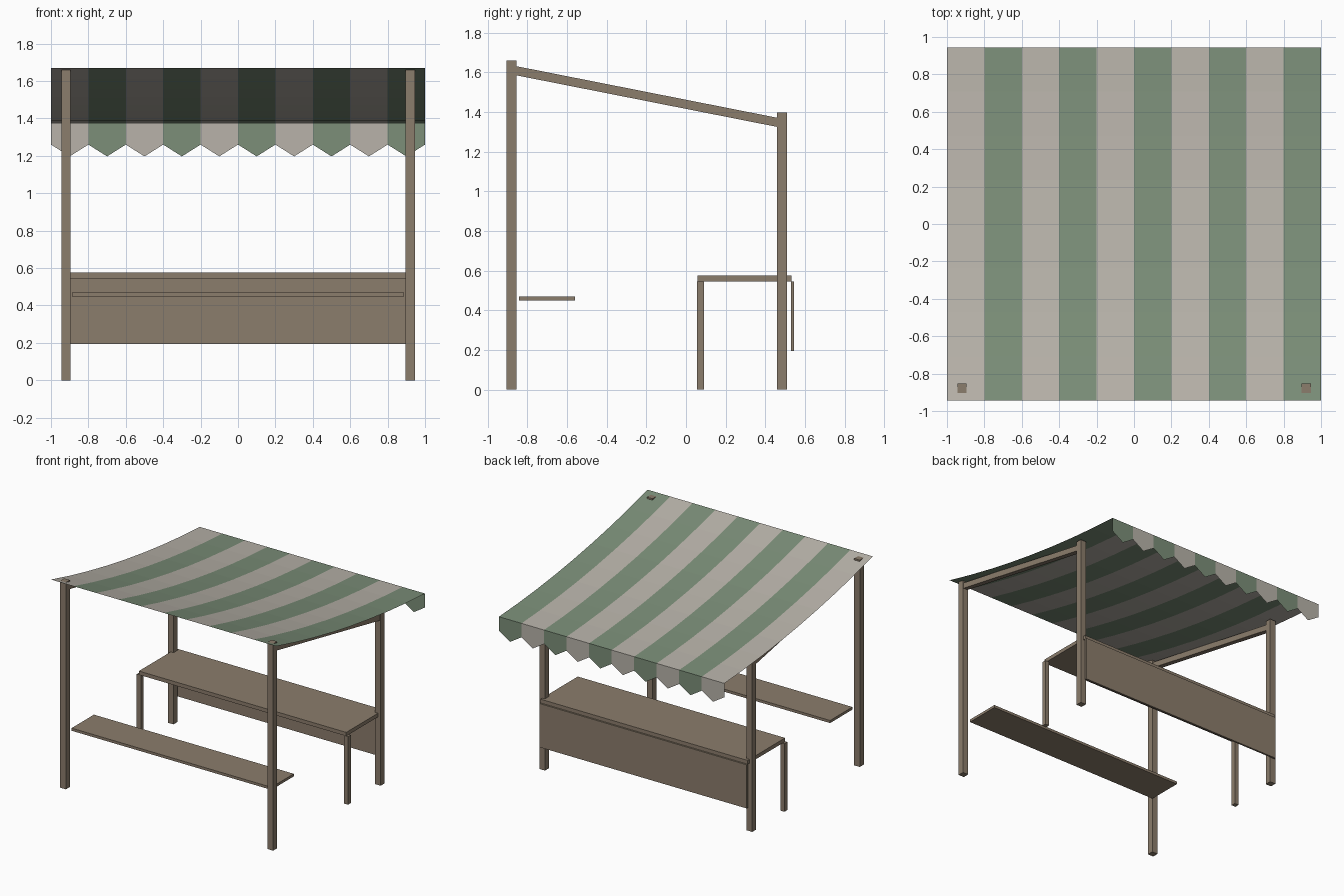
import bpy, bmesh

if "Cube" in bpy.data.objects:
    bpy.data.objects.remove(bpy.data.objects["Cube"])


def material(name, rgb):
    m = bpy.data.materials.new(name)
    m.diffuse_color = (*rgb, 1)
    m.use_nodes = True
    m.node_tree.nodes["Principled BSDF"].inputs["Base Color"].default_value = m.diffuse_color
    return m


wood = material("wood", (0.26, 0.205, 0.15))
cream = material("cream_cloth", (0.48, 0.45, 0.40))
green = material("green_cloth", (0.20, 0.275, 0.19))


def finish(name, bm, mats):
    mesh = bpy.data.meshes.new(name)
    bm.to_mesh(mesh)
    bm.free()
    for m in mats:
        mesh.materials.append(m)
    ob = bpy.data.objects.new(name, mesh)
    bpy.context.collection.objects.link(ob)
    return ob


def prism(name, x0, x1, profile):
    """Side profile of (y, z) points extruded from x0 to x1."""
    bm = bmesh.new()
    face = bm.faces.new([bm.verts.new((x0, y, z)) for y, z in profile])
    new = bmesh.ops.extrude_face_region(bm, geom=[face])["geom"]
    verts = [v for v in new if isinstance(v, bmesh.types.BMVert)]
    bmesh.ops.translate(bm, verts=verts, vec=(x1 - x0, 0, 0))
    bmesh.ops.recalc_face_normals(bm, faces=bm.faces)
    return finish(name, bm, [wood])


def box(name, x0, x1, y0, y1, z0, z1):
    return prism(name, x0, x1, [(y0, z0), (y1, z0), (y1, z1), (y0, z1)])


# Posts, table legs and sloping rails on both sides
for side, s in (("left", -1), ("right", 1)):
    x = 0.92 * s
    box(f"tall_post_{side}", x - 0.025, x + 0.025, -0.904, -0.854, 0, 1.66)
    box(f"short_post_{side}", x - 0.025, x + 0.025, 0.46, 0.51, 0, 1.398)
    box(f"table_leg_{side}", x - 0.018, x + 0.018, 0.056, 0.092, 0, 0.546)
    prism(f"roof_rail_{side}", x - 0.02, x + 0.02,
          [(-0.86, 1.586), (0.465, 1.324), (0.465, 1.370), (-0.86, 1.632)])

# Counter, its hanging panel and the bench
box("counter_top", -0.92, 0.92, 0.058, 0.532, 0.545, 0.575)
box("counter_panel", -0.92, 0.92, 0.53, 0.545, 0.195, 0.545)
box("bench", -0.887, 0.887, -0.843, -0.56, 0.449, 0.47)

# Sagging striped canopy with a pointed valance
STRIPES, STEPS, DEPTH = 10, 8, 0.943
HIGH, LOW, SAG = 1.67, 1.372, 0.05
rows = []
for j in range(STEPS + 1):
    t = j / STEPS
    z = HIGH + (LOW - HIGH) * t - SAG * 4 * t * (1 - t)
    rows.append((-DEPTH + 2 * DEPTH * t, z))

roof, valance = bmesh.new(), bmesh.new()
for i in range(STRIPES):
    a, b = -1 + 0.2 * i, -0.8 + 0.2 * i
    for (y0, z0), (y1, z1) in zip(rows, rows[1:]):
        f = roof.faces.new([roof.verts.new(p) for p in
                            ((a, y0, z0), (b, y0, z0), (b, y1, z1), (a, y1, z1))])
        f.material_index = i % 2
    f = valance.faces.new([valance.verts.new((x, DEPTH, z)) for x, z in
                           ((a, LOW), (b, LOW), (b, 1.26), ((a + b) / 2, 1.197), (a, 1.26))])
    f.material_index = i % 2
bmesh.ops.reverse_faces(valance, faces=[f for f in valance.faces if f.normal.y < 0])
for name, bm in (("canopy", roof), ("valance", valance)):
    bmesh.ops.remove_doubles(bm, verts=bm.verts, dist=0.0005)
    bm.normal_update()
    # Cloth faces look up and outward
    bmesh.ops.reverse_faces(bm, faces=[f for f in bm.faces if f.normal.y + f.normal.z < 0])
    finish(name, bm, [cream, green])
